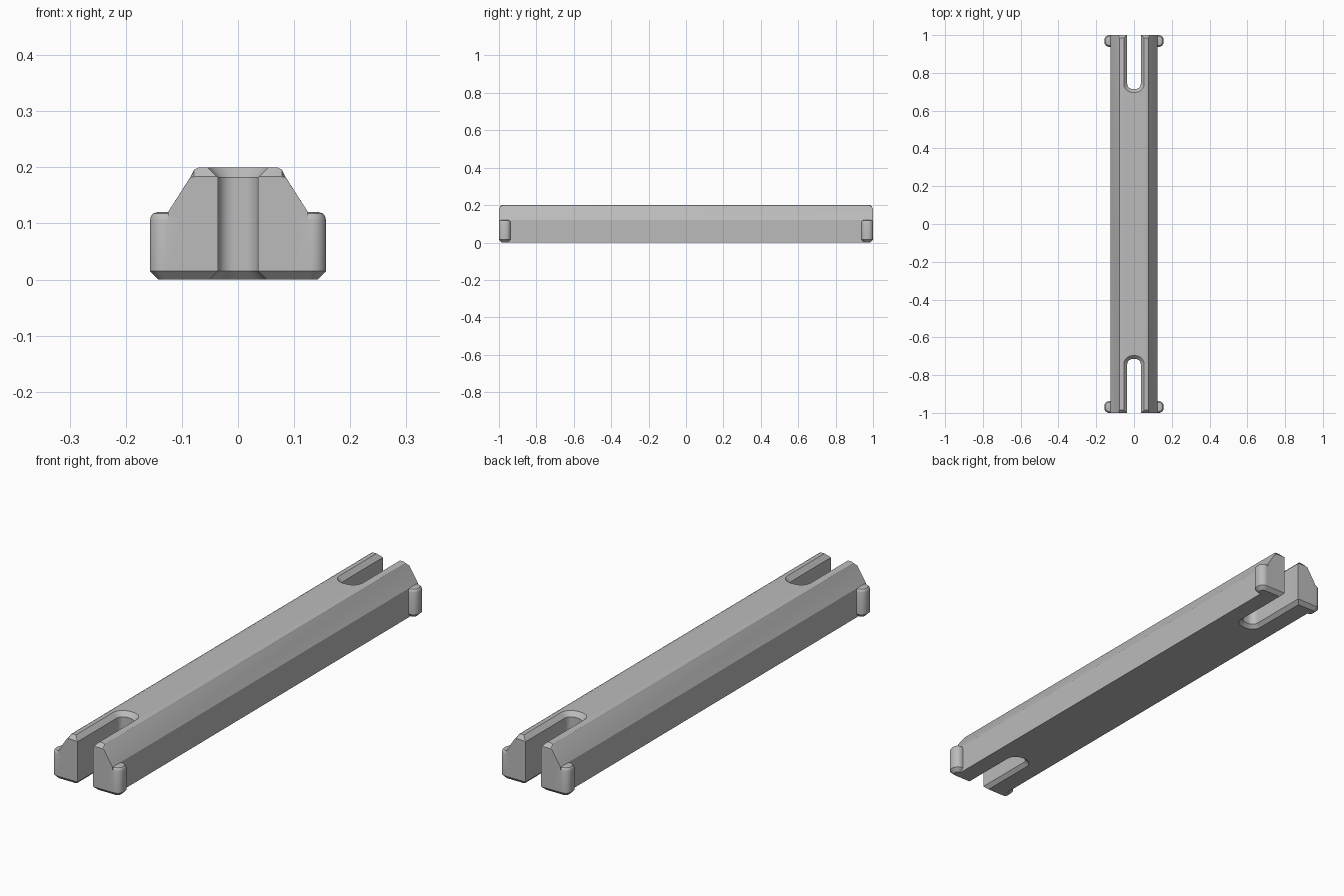
import bpy, bmesh, math

cube = bpy.data.objects.get("Cube")
if cube:
    bpy.data.objects.remove(cube, do_unlink=True)

grey = bpy.data.materials.new("plain_grey")
grey.use_nodes = True
colour = (0.5, 0.5, 0.5, 1)
grey.diffuse_color = colour
grey.node_tree.nodes["Principled BSDF"].inputs["Base Color"].default_value = colour

CHAMFER = 0.015
LIP = 0.018
HEIGHT = 0.2


def loft(name, rings):
    """Closed solid through matching rings of points."""
    bm = bmesh.new()
    loops = [[bm.verts.new(p) for p in ring] for ring in rings]
    for a, b in zip(loops, loops[1:]):
        for i in range(len(a)):
            j = (i + 1) % len(a)
            bm.faces.new((a[i], a[j], b[j], b[i]))
    bm.faces.new(loops[0])
    bm.faces.new(loops[-1])
    bmesh.ops.recalc_face_normals(bm, faces=bm.faces)
    mesh = bpy.data.meshes.new(name)
    bm.to_mesh(mesh)
    bm.free()
    mesh.materials.append(grey)
    obj = bpy.data.objects.new(name, mesh)
    bpy.context.collection.objects.link(obj)
    return obj


def rounded_end(half, length, radius, steps=8):
    """Outline running from 0 to length along u, with two rounded far corners."""
    pts = [(0, -half)]
    for sign in (-1, 1):
        for k in range(steps + 1):
            t = k / steps * math.pi / 2
            a = t - math.pi / 2 if sign < 0 else t
            pts.append((length - radius + radius * math.cos(a),
                        sign * (half - radius) + radius * math.sin(a)))
    return pts + [(0, half)]


def combine(target, tool, operation):
    mod = target.modifiers.new(tool.name, 'BOOLEAN')
    mod.object, mod.operation, mod.solver = tool, operation, 'EXACT'
    bpy.context.view_layer.objects.active = target
    bpy.ops.object.modifier_apply(modifier=mod.name)
    bpy.data.objects.remove(tool, do_unlink=True)


# Beam: sloped-shoulder section with end edges chamfered top and bottom
full = [(0.125, 0), (0.125, 0.12), (0.082, 0.187), (0.078, 0.196), (0.07, HEIGHT)]
short = [(0.125, CHAMFER), (0.125, 0.12), (0.085, 0.182), (0.079, 0.183), (0.07, 0.184)]


def section(half, y):
    return [(x, y, z) for x, z in half] + [(-x, y, z) for x, z in reversed(half)]


beam = loft("beam", [section(short, -1), section(full, -1 + CHAMFER),
                     section(full, 1 - CHAMFER), section(short, 1)])

# Corner lugs, rounded outward, with chamfered foot and soft top
LUG = [(0, CHAMFER), (CHAMFER, 0), (0.106, 0), (0.113, 0.002),
       (0.118, 0.006), (0.12, 0.013)]
for sx in (-1, 1):
    for sy in (-1, 1):
        rings = []
        for z, inset in LUG:
            outline = rounded_end(0.031 - inset, 0.057 - inset, 0.026 - inset * 0.8)
            rings.append([(sx * (0.1 + u), sy * (0.969 + v), z) for u, v in outline])
        combine(beam, loft("lug", rings), 'UNION')

# Open end slots, flared at the top and bottom rims
SLOT = [(-0.01, CHAMFER + 0.01), (CHAMFER, 0), (HEIGHT - LIP, 0), (HEIGHT + 0.01, LIP + 0.01)]
for sy in (-1, 1):
    rings = []
    for z, grow in SLOT:
        outline = rounded_end(0.036 + grow, 0.385 + grow, 0.028 + grow)
        rings.append([(v, sy * (1.1 - u), z) for u, v in outline])
    combine(beam, loft("slot_cutter", rings), 'DIFFERENCE')

bpy.ops.object.select_all(action='DESELECT')
beam.select_set(True)
bpy.context.view_layer.objects.active = beam
bpy.ops.object.shade_smooth_by_angle(angle=math.radians(30))
